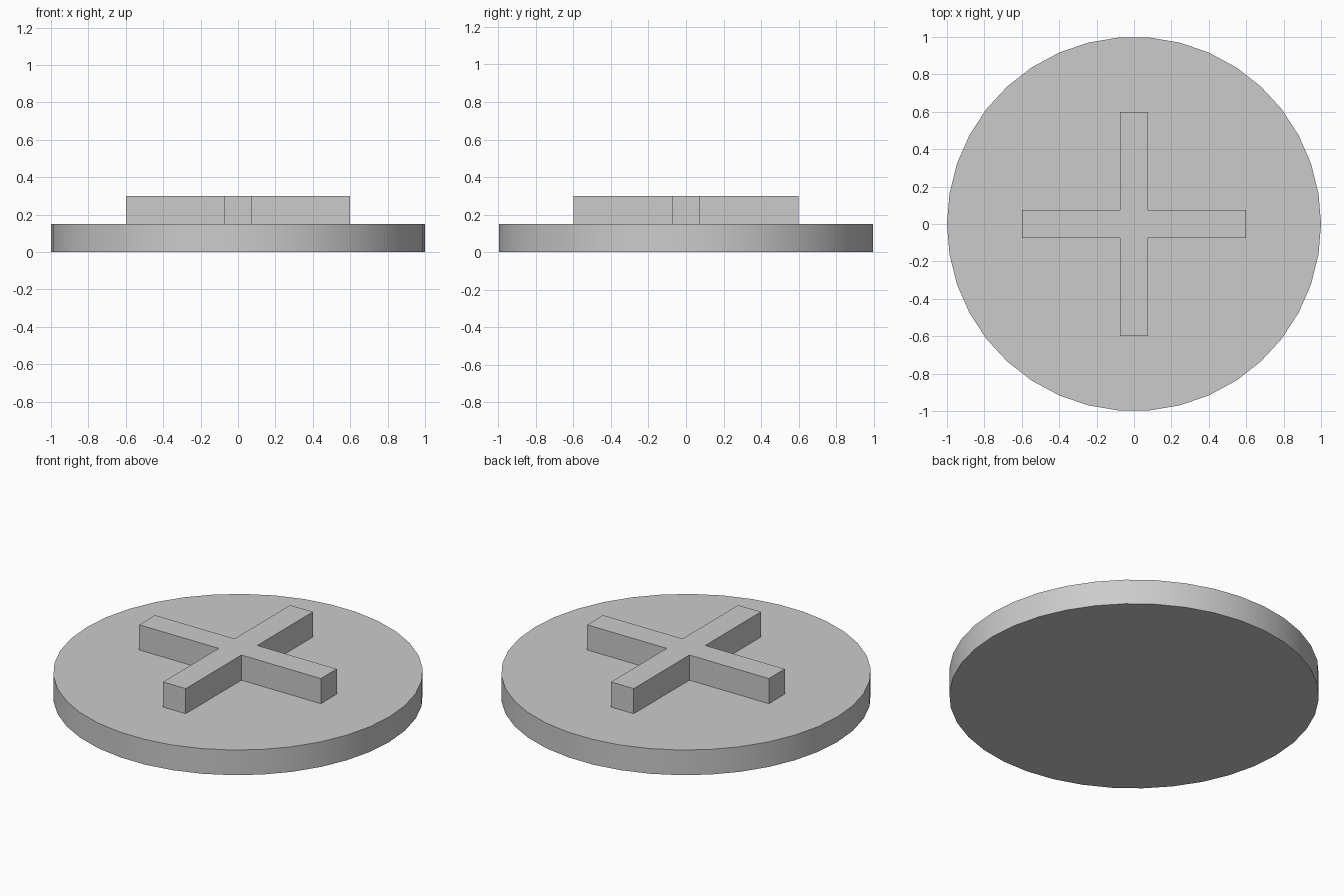
import bpy, bmesh, math

if "Cube" in bpy.data.objects:
    bpy.data.objects.remove(bpy.data.objects["Cube"])

grey = bpy.data.materials.new("plain grey")
grey.diffuse_color = (0.6, 0.6, 0.6, 1)
grey.use_nodes = True
grey.node_tree.nodes["Principled BSDF"].inputs["Base Color"].default_value = grey.diffuse_color


def extrude_outline(name, outline, z0, z1):
    """Solid made by raising a flat outline from z0 to z1."""
    bm = bmesh.new()
    face = bm.faces.new([bm.verts.new((x, y, z0)) for x, y in outline])
    raised = bmesh.ops.extrude_face_region(bm, geom=[face], use_keep_orig=True)
    top = [v for v in raised["geom"] if isinstance(v, bmesh.types.BMVert)]
    bmesh.ops.translate(bm, verts=top, vec=(0, 0, z1 - z0))
    bmesh.ops.recalc_face_normals(bm, faces=bm.faces)
    mesh = bpy.data.meshes.new(name)
    bm.to_mesh(mesh)
    bm.free()
    mesh.materials.append(grey)
    obj = bpy.data.objects.new(name, mesh)
    bpy.context.collection.objects.link(obj)
    return obj


# Round base disc with a smooth rim
SIDES = 38
circle = [(math.cos(2 * math.pi * i / SIDES), math.sin(2 * math.pi * i / SIDES))
          for i in range(SIDES)]
disc = extrude_outline("base_disc", circle, 0, 0.15)
bpy.context.view_layer.objects.active = disc
disc.select_set(True)
bpy.ops.object.shade_smooth_by_angle(angle=math.radians(30))

# Raised cross: one arm's corners repeated by quarter turns
HALF, REACH = 0.075, 0.6
cross = []
arm = [(REACH, -HALF), (REACH, HALF), (HALF, HALF)]
for _ in range(4):
    cross += arm
    arm = [(-y, x) for x, y in arm]
extrude_outline("raised_cross", cross, 0.15, 0.30)
